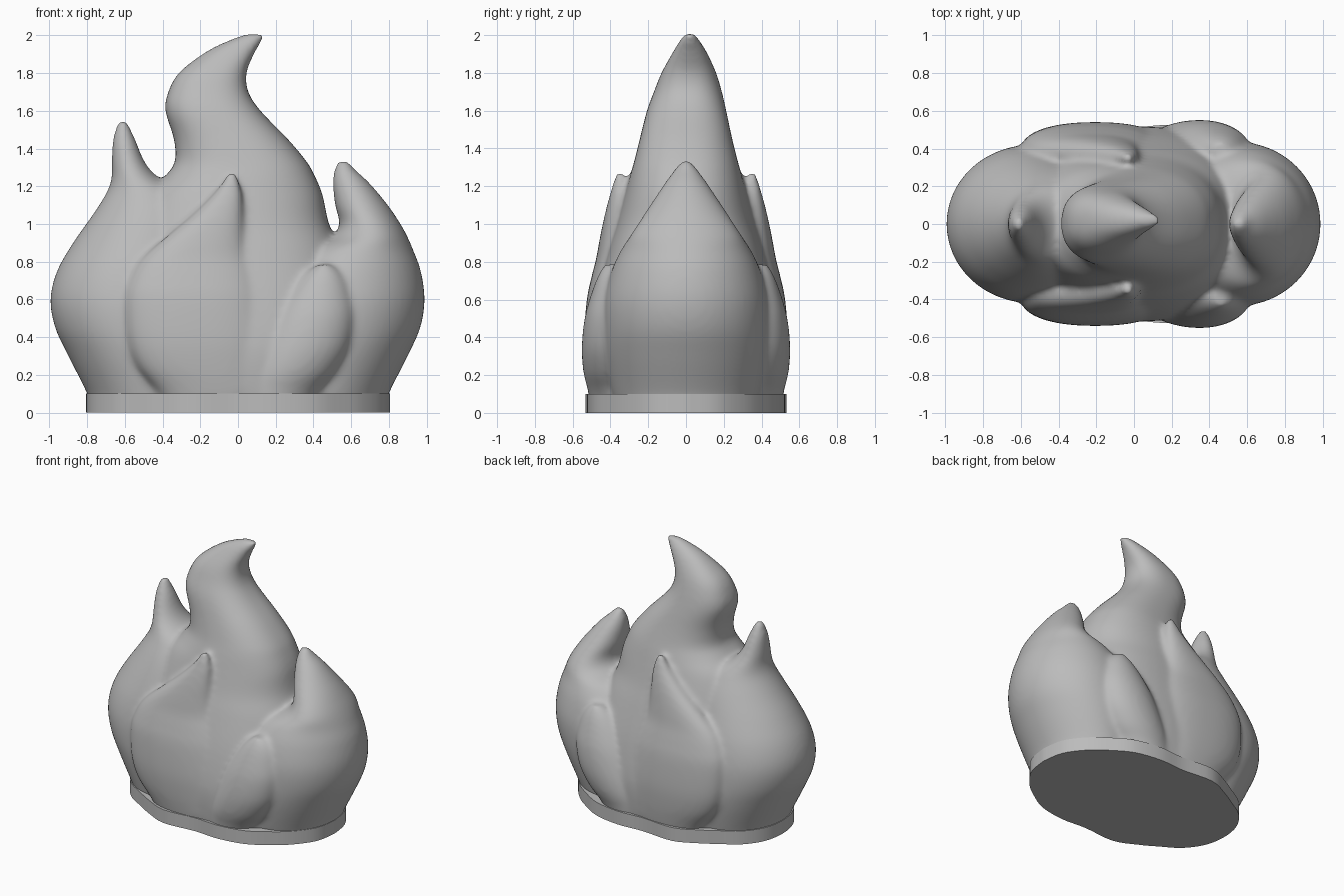
import bpy, bmesh, math

grey = bpy.data.materials.new("flame grey")
grey.diffuse_color = (0.5, 0.5, 0.5, 1)


def spline(rows, steps):
    """Smooth (Catmull-Rom) interpolation through rows of numbers."""
    out = []
    for i in range(len(rows) - 1):
        p = [rows[max(0, min(len(rows) - 1, i + k))] for k in (-1, 0, 1, 2)]
        for s in range(steps):
            t = s / steps
            out.append([0.5 * (2*b + (c - a)*t + (2*a - 5*b + 4*c - d)*t*t
                               + (3*b - a - 3*c + d)*t**3) for a, b, c, d in zip(*p)])
    return out + [list(rows[-1])]


def power(v, e):
    return math.copysign(abs(v) ** e, v)


def loft(bm, rows, side=1, square=2.0, n=56):
    """Stack oval rings; each row is z, left x, right x, centre y, half depth."""
    rings = []
    for z, x0, x1, yc, ry in spline(rows, 5):
        cx, rx = (x0 + x1) / 2, (x1 - x0) / 2
        rings.append([bm.verts.new((cx + rx * power(math.cos(a), 2 / square),
                                    side * (yc + ry * power(math.sin(a), 2 / square)), z))
                      for a in (2 * math.pi * k / n for k in range(n))])
    faces = [bm.faces.new(rings[0][::-1]), bm.faces.new(rings[-1])]
    for lo, hi in zip(rings, rings[1:]):
        for k in range(n):
            j = (k + 1) % n
            faces.append(bm.faces.new((lo[k], lo[j], hi[j], hi[k])))
    if side < 0:
        bmesh.ops.reverse_faces(bm, faces=faces)


def finish(bm, name):
    me = bpy.data.meshes.new(name)
    bm.to_mesh(me)
    bm.free()
    me.materials.append(grey)
    ob = bpy.data.objects.new(name, me)
    bpy.context.collection.objects.link(ob)
    return ob


# Central tongue with its tip curling to the right
core = [(0.04, -0.62, 0.62, 0, 0.495), (0.15, -0.65, 0.65, 0, 0.51), (0.35, -0.66, 0.66, 0, 0.515),
        (0.6, -0.64, 0.63, 0, 0.475), (0.85, -0.60, 0.55, 0, 0.41), (1.0, -0.56, 0.483, 0, 0.365),
        (1.15, -0.49, 0.45, 0, 0.325), (1.25, -0.39, 0.41, 0, 0.298), (1.33, -0.335, 0.365, 0, 0.275),
        (1.45, -0.34, 0.265, 0, 0.245), (1.6, -0.385, 0.12, 0.003, 0.21), (1.7, -0.37, 0.055, 0.01, 0.18),
        (1.8, -0.315, 0.045, 0.015, 0.145), (1.9, -0.19, 0.085, 0.02, 0.095),
        (1.96, -0.08, 0.12, 0.02, 0.06), (2.008, 0.04, 0.145, 0.02, 0.025)]
# Left tongue
left = [(0.04, -0.79, -0.1, 0, 0.37), (0.1, -0.80, -0.1, 0, 0.385), (0.3, -0.90, -0.1, 0, 0.415),
        (0.45, -0.97, -0.12, 0, 0.42), (0.6, -0.995, -0.13, 0, 0.41), (0.75, -0.96, -0.12, 0, 0.382),
        (0.9, -0.875, -0.12, 0, 0.335), (1.05, -0.77, -0.17, 0, 0.275), (1.17, -0.695, -0.28, 0, 0.21),
        (1.25, -0.67, -0.425, 0, 0.16), (1.33, -0.67, -0.495, 0, 0.12), (1.45, -0.663, -0.545, 0, 0.075),
        (1.55, -0.635, -0.59, 0, 0.025)]
# Right tongue
right = [(0.04, 0.1, 0.79, 0, 0.37), (0.1, 0.1, 0.80, 0, 0.39), (0.3, 0.1, 0.90, 0, 0.425),
         (0.45, 0.11, 0.967, 0, 0.435), (0.6, 0.13, 0.99, 0, 0.43), (0.75, 0.19, 0.97, 0, 0.395),
         (0.86, 0.32, 0.93, 0, 0.345), (0.93, 0.49, 0.90, 0, 0.30), (1.0, 0.538, 0.862, 0, 0.255),
         (1.1, 0.515, 0.795, 0, 0.19), (1.22, 0.503, 0.695, 0, 0.11), (1.29, 0.512, 0.62, 0, 0.06),
         (1.335, 0.53, 0.585, 0, 0.022)]
# Tall side petal
tall = [(0.04, -0.40, 0.15, 0.36, 0.145), (0.12, -0.44, 0.18, 0.38, 0.14), (0.25, -0.54, 0.18, 0.39, 0.145),
        (0.4, -0.59, 0.17, 0.395, 0.145), (0.6, -0.6, 0.13, 0.39, 0.135), (0.72, -0.565, 0.09, 0.385, 0.115),
        (0.82, -0.505, 0.05, 0.375, 0.1), (0.92, -0.395, 0.03, 0.37, 0.087), (1.05, -0.24, 0.025, 0.36, 0.07),
        (1.17, -0.12, 0.018, 0.352, 0.047), (1.275, -0.05, -0.01, 0.35, 0.018)]
# Short side petal
short = [(0.04, -0.02, 0.40, 0.35, 0.155), (0.12, 0.02, 0.44, 0.37, 0.15), (0.22, 0.06, 0.52, 0.39, 0.154),
         (0.35, 0.12, 0.59, 0.395, 0.157), (0.5, 0.19, 0.618, 0.39, 0.147), (0.62, 0.26, 0.603, 0.38, 0.125),
         (0.72, 0.34, 0.563, 0.38, 0.088), (0.785, 0.42, 0.50, 0.39, 0.042)]

# Fuse all tongues into one soft body
bm = bmesh.new()
loft(bm, core, square=2.4)
loft(bm, left)
loft(bm, right)
for side in (-1, 1):
    loft(bm, tall, side, 2.3)
    loft(bm, short, side)
flame = finish(bm, "flame")
fuse = flame.modifiers.new("fuse", 'REMESH')
fuse.mode = 'VOXEL'
fuse.voxel_size = 0.016
fuse.use_smooth_shade = True
soften = flame.modifiers.new("soften", 'SMOOTH')
soften.factor = 0.5
soften.iterations = 13

# Flat base with a wavy outline
half = [(0.805, 0), (0.775, 0.165), (0.67, 0.31), (0.55, 0.405), (0.4, 0.49), (0.2, 0.525), (0, 0.515),
        (-0.25, 0.53), (-0.42, 0.46), (-0.55, 0.385), (-0.68, 0.3), (-0.775, 0.165), (-0.805, 0)]
outline = spline(half + [(x, -y) for x, y in half[-2:0:-1]] + half[:1], 4)[:-1]
bm = bmesh.new()
bottom = bm.faces.new([bm.verts.new((x, y, 0)) for x, y in outline])
top = bmesh.ops.extrude_face_region(bm, geom=[bottom])["geom"]
bmesh.ops.translate(bm, vec=(0, 0, 0.1), verts=[v for v in top if isinstance(v, bmesh.types.BMVert)])
bmesh.ops.recalc_face_normals(bm, faces=bm.faces)
base = finish(bm, "base")
bpy.context.view_layer.objects.active = base
base.select_set(True)
bpy.ops.object.shade_smooth_by_angle(angle=math.radians(40))
